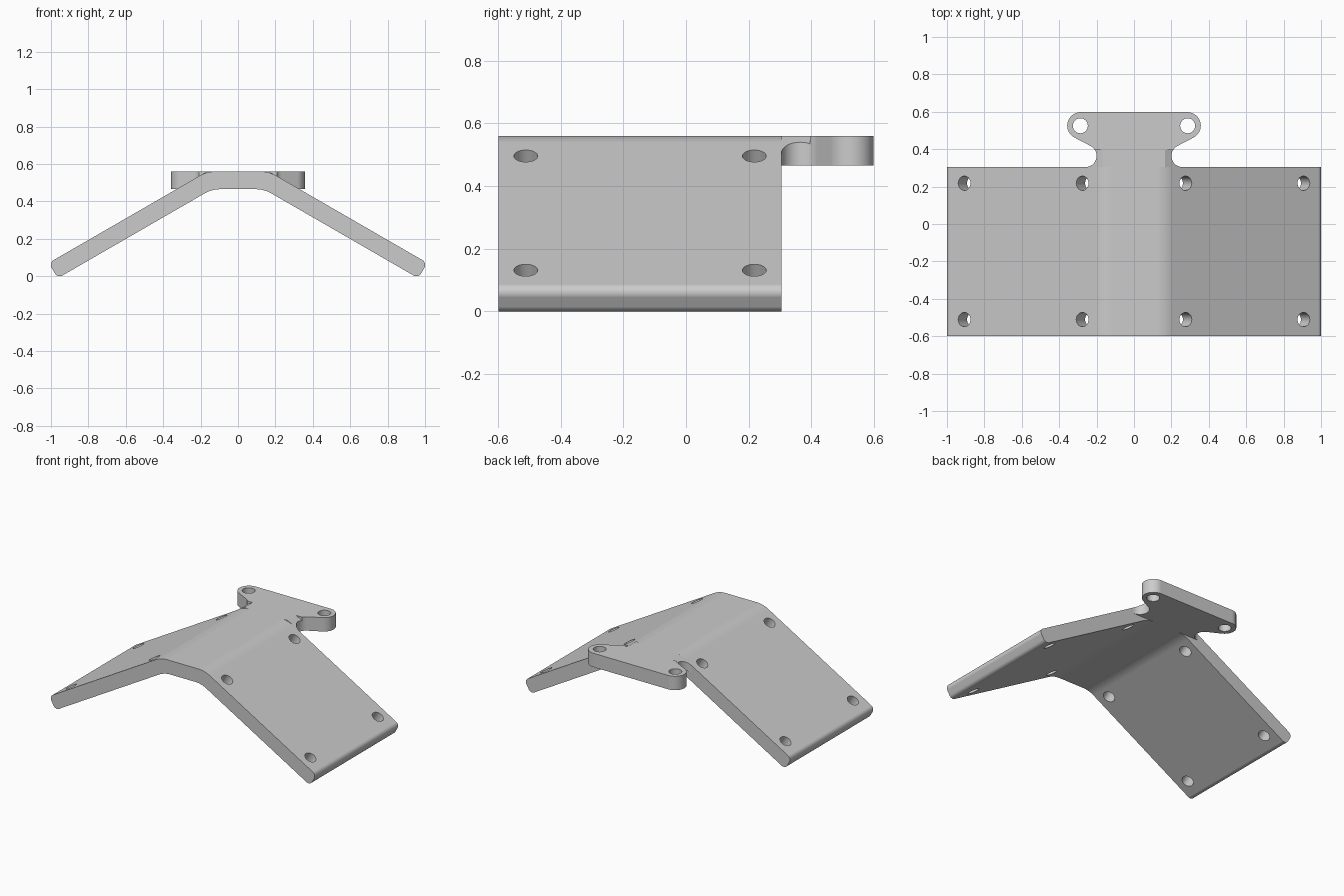
import bpy, bmesh
from math import sin, cos, tan, radians
from mathutils import Vector, Matrix

if "Cube" in bpy.data.objects:
    bpy.data.objects.remove(bpy.data.objects["Cube"])

SLOPE = radians(30)
TOP, BOTTOM = 0.56, 0.465
BEND = 0.165


def fillet(points, segs=10):
    """Round each (x, y, radius) corner of a closed outline."""
    out = []
    for i, (x, y, r) in enumerate(points):
        p = Vector((x, y))
        a = (Vector(points[i - 1][:2]) - p).normalized()
        b = (Vector(points[(i + 1) % len(points)][:2]) - p).normalized()
        half = a.angle(b) / 2
        centre = p + (a + b).normalized() * r / sin(half)
        s, e = p + a * r / tan(half) - centre, p + b * r / tan(half) - centre
        for k in range(segs + 1):
            out.append(centre + s.lerp(e, k / segs).normalized() * r)
    return out


def arc(cx, cy, r, a0, a1, segs=24):
    angles = [radians(a0 + (a1 - a0) * k / segs) for k in range(segs + 1)]
    return [(cx + r * cos(a), cy + r * sin(a)) for a in angles]


def add_prism(bm, pts, depth):
    face = bm.faces.new([bm.verts.new(p) for p in pts])
    new = bmesh.ops.extrude_face_region(bm, geom=[face])["geom"]
    verts = [v for v in new if isinstance(v, bmesh.types.BMVert)]
    bmesh.ops.translate(bm, vec=depth, verts=verts)


def make_object(name, bm):
    bmesh.ops.recalc_face_normals(bm, faces=bm.faces[:])
    mesh = bpy.data.meshes.new(name)
    bm.to_mesh(mesh)
    bm.free()
    ob = bpy.data.objects.new(name, mesh)
    bpy.context.collection.objects.link(ob)
    return ob


def cut_and_smooth(ob, cutter):
    bpy.ops.object.select_all(action='DESELECT')
    bpy.context.view_layer.objects.active = ob
    ob.select_set(True)
    mod = ob.modifiers.new("cut", 'BOOLEAN')
    mod.operation, mod.solver, mod.object = 'DIFFERENCE', 'EXACT', cutter
    bpy.ops.object.modifier_apply(modifier=mod.name)
    bpy.data.objects.remove(cutter, do_unlink=True)
    bpy.ops.object.shade_smooth_by_angle(angle=radians(25))
    weighted = ob.modifiers.new("flat_normals", 'WEIGHTED_NORMAL')
    weighted.keep_sharp = True


def add_hole(bm, r, matrix):
    bmesh.ops.create_cone(bm, cap_ends=True, segments=40, radius1=r,
                          radius2=r, depth=0.3, matrix=matrix)


# Bent plate: constant thickness profile with rounded bends and ends
lower_bend = BEND - (TOP - BOTTOM) * tan(SLOPE / 2)
low_end = (0.964, -0.011)
up_end = (low_end[0] + 0.095 * sin(SLOPE), low_end[1] + 0.095 * cos(SLOPE))
right = [(BEND, TOP, 0.17), (*up_end, 0.03), (*low_end, 0.03),
         (lower_bend, BOTTOM, 0.17)]
left = [(-x, z, r) for x, z, r in reversed(right)]
bm = bmesh.new()
add_prism(bm, [(p.x, -0.598, p.y) for p in fillet(right + left)], (0, 0.902, 0))
plate = make_object("bent_plate", bm)

# Screw holes square to each wing
bm = bmesh.new()
for side in (-1, 1):
    for x in (0.276, 0.907):
        for y in (-0.511, 0.218):
            z = TOP - (x - BEND) * tan(SLOPE)
            add_hole(bm, 0.038, Matrix.Translation((side * x, y, z))
                     @ Matrix.Rotation(side * SLOPE, 4, 'Y'))
cut_and_smooth(plate, make_object("plate_hole_cutter", bm))

# Rear tab: two round ears, sloping flanks and a concave neck
half = arc(0.285, 0.526, 0.072, 90, -63) + arc(0.26, 0.364, 0.06, 117, 270)
outline = half + [(-x, y) for x, y in reversed(half)]
bm = bmesh.new()
add_prism(bm, [(x, y, BOTTOM) for x, y in outline], (0, 0, TOP - BOTTOM))
tab = make_object("rear_tab", bm)

# Ear holes, plus wedges that carry the wing slope onto the neck
bm = bmesh.new()
for side in (-1, 1):
    add_hole(bm, 0.04, Matrix.Translation((side * 0.287, 0.525, 0.51)))
    wedge = [(BEND - 0.1, TOP + 0.1 * tan(SLOPE)),
             (0.4, TOP - (0.4 - BEND) * tan(SLOPE)), (0.4, 0.7)]
    add_prism(bm, [(side * x, 0.2, z) for x, z in wedge], (0, 0.195, 0))
cut_and_smooth(tab, make_object("tab_cutter", bm))
